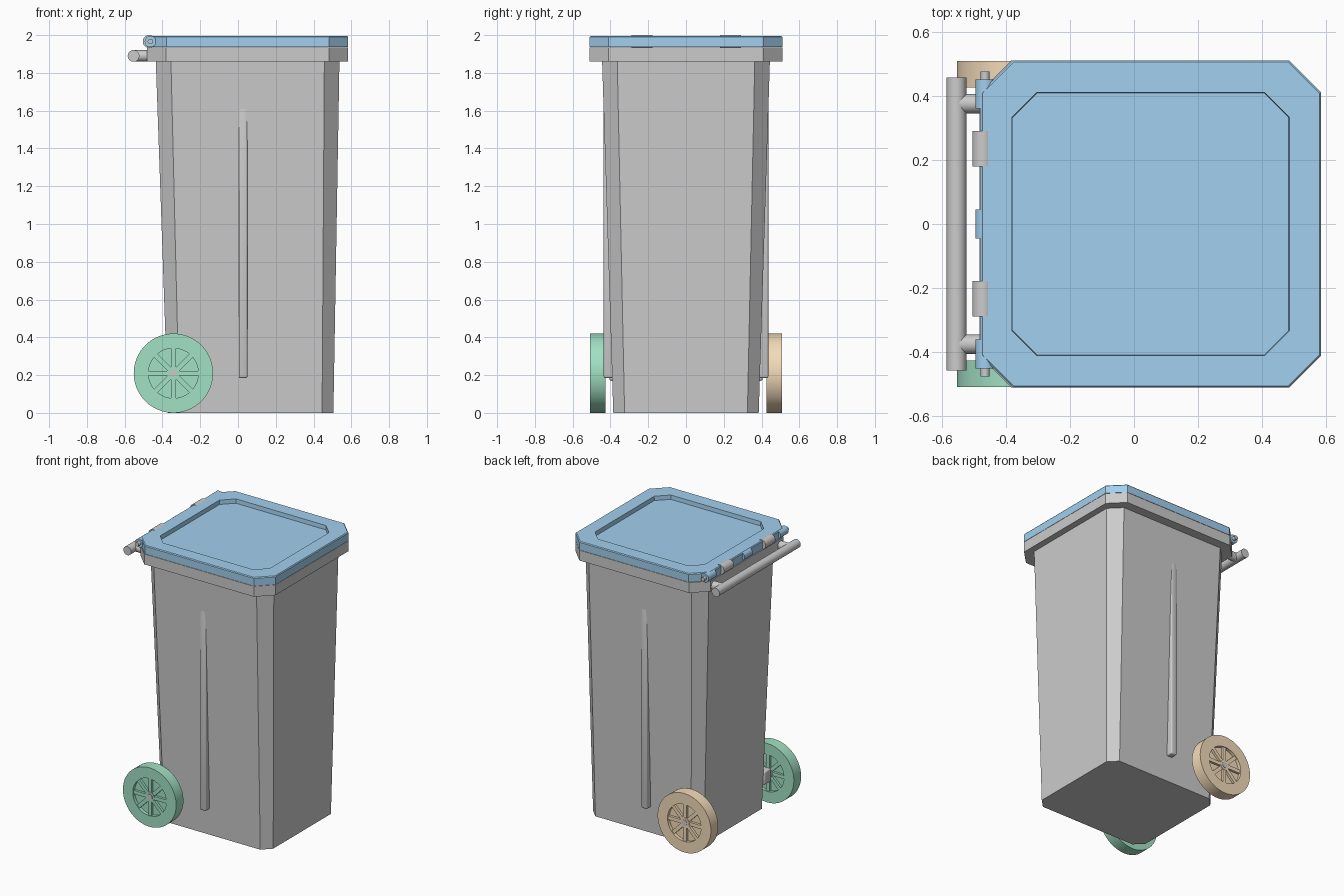
import bpy, bmesh, math
from mathutils import Matrix, Vector

if "Cube" in bpy.data.objects:
    bpy.data.objects.remove(bpy.data.objects["Cube"])


def material(name, color):
    m = bpy.data.materials.new(name)
    m.diffuse_color = (*color, 1)
    m.use_nodes = True
    m.node_tree.nodes["Principled BSDF"].inputs["Base Color"].default_value = m.diffuse_color
    return m


BLUE = material("lid_blue", (0.36, 0.63, 0.86))
GREEN = material("wheel_green", (0.36, 0.75, 0.55))
TAN = material("wheel_tan", (0.90, 0.71, 0.49))


def finish(bm, name, mat=None, smooth=False):
    bmesh.ops.recalc_face_normals(bm, faces=bm.faces)
    me = bpy.data.meshes.new(name)
    bm.to_mesh(me)
    bm.free()
    ob = bpy.data.objects.new(name, me)
    bpy.context.collection.objects.link(ob)
    if mat:
        me.materials.append(mat)
    if smooth:
        bpy.ops.object.select_all(action='DESELECT')
        ob.select_set(True)
        bpy.context.view_layer.objects.active = ob
        bpy.ops.object.shade_smooth_by_angle(angle=math.radians(35))
    return ob


def octagon_loft(name, rings, mat=None):
    """Loft chamfered rectangles given as (x min, x max, half y, chamfer, z)."""
    bm = bmesh.new()
    loops = []
    for a, b, h, c, z in rings:
        pts = [(a + c, -h), (b - c, -h), (b, -h + c), (b, h - c),
               (b - c, h), (a + c, h), (a, h - c), (a, -h + c)]
        loops.append([bm.verts.new((x, y, z)) for x, y in pts])
    for lo, hi in zip(loops, loops[1:]):
        for i in range(8):
            j = (i + 1) % 8
            bm.faces.new((lo[i], lo[j], hi[j], hi[i]))
    bm.faces.new(loops[0])
    bm.faces.new(loops[-1])
    return finish(bm, name, mat)


def add_rod(bm, start, end, radius, segments=32):
    s, e = Vector(start), Vector(end)
    rot = (e - s).to_track_quat('Z', 'Y').to_matrix().to_4x4()
    bmesh.ops.create_cone(bm, cap_ends=True, segments=segments, radius1=radius,
                          radius2=radius, depth=(e - s).length,
                          matrix=Matrix.Translation((s + e) / 2) @ rot)


def rod(name, start, end, radius, mat=None):
    bm = bmesh.new()
    add_rod(bm, start, end, radius)
    return finish(bm, name, mat, True)


def box(name, lo, hi, bevel=0.0):
    lo, hi = Vector(lo), Vector(hi)
    bm = bmesh.new()
    bmesh.ops.create_cube(bm, size=1, matrix=Matrix.Translation((lo + hi) / 2)
                          @ Matrix.Diagonal((*(hi - lo), 1)))
    if bevel:
        bmesh.ops.bevel(bm, geom=bm.edges[:], offset=bevel, segments=3,
                        profile=0.5, affect='EDGES')
    return finish(bm, name, None, bool(bevel))


# Hollow tapered body with a wider rim
octagon_loft("bin_body", [
    (-0.370, 0.505, 0.385, 0.060, 0.0),
    (-0.435, 0.537, 0.444, 0.080, 1.86),
    (-0.482, 0.583, 0.510, 0.100, 1.86),
    (-0.482, 0.583, 0.510, 0.100, 1.934),
    (-0.410, 0.510, 0.420, 0.075, 1.934),
    (-0.350, 0.485, 0.365, 0.055, 0.03)])

# Lid with a recessed centre panel
octagon_loft("lid", [
    (-0.478, 0.583, 0.510, 0.100, 1.936),
    (-0.478, 0.583, 0.510, 0.100, 1.990),
    (-0.473, 0.578, 0.505, 0.098, 1.996),
    (-0.380, 0.484, 0.410, 0.077, 1.996),
    (-0.378, 0.482, 0.408, 0.076, 1.966)], BLUE)

# Hinge: pin, lid knuckles and body knuckles
HX, HZ = -0.464, 1.966
rod("hinge_pin", (HX, -0.475, HZ), (HX, 0.475, HZ), 0.014)
for i, (a, b) in enumerate([(-0.45, -0.36), (-0.045, 0.045), (0.36, 0.45)]):
    rod(f"lid_knuckle_{i}", (HX, a, HZ), (HX, b, HZ), 0.030, BLUE)
for i, (a, b) in enumerate([(-0.288, -0.178), (0.18, 0.29)]):
    rod(f"body_knuckle_{i}", (HX - 0.006, a, HZ), (HX - 0.006, b, HZ), 0.034)

# Handle bar
rod("handle_bar", (-0.553, -0.457, 1.89), (-0.553, 0.457, 1.89), 0.031)


def wheel(name, y, mat):
    """Lathed tyre and web, with eight spokes and a hub, turning about y."""
    bm = bmesh.new()
    prof = [(0, -.018), (.132, -.018), (.132, -.041), (.21, -.041),
            (.21, .041), (.132, .041), (.132, .018), (0, .018)]
    vs = [bm.verts.new((r, t, 0)) for r, t in prof]
    es = [bm.edges.new(p) for p in zip(vs, vs[1:])]
    bmesh.ops.spin(bm, geom=vs + es, cent=(0, 0, 0), axis=(0, 1, 0),
                   angle=2 * math.pi, steps=64, use_duplicate=False)
    bmesh.ops.remove_doubles(bm, verts=bm.verts, dist=1e-4)
    for i in range(8):
        m = (Matrix.Rotation(i * math.pi / 4, 4, 'Y')
             @ Matrix.Translation((0.083, 0, 0))
             @ Matrix.Diagonal((0.106, 0.070, 0.026, 1)))
        bmesh.ops.create_cube(bm, size=1, matrix=m)
    add_rod(bm, (0, -0.038, 0), (0, 0.038, 0), 0.036)
    ob = finish(bm, name, mat, True)
    ob.location = (-0.342, y, 0.21)


wheel("wheel_front", -0.467, GREEN)
wheel("wheel_back", 0.467, TAN)
rod("axle", (-0.342, -0.508, 0.21), (-0.342, 0.508, 0.21), 0.021)

# Parts mirrored on both sides: handle arms, axle brackets, side ribs
for side, s in (("front", -1), ("back", 1)):
    rod(f"handle_arm_{side}", (-0.553, s * 0.375, 1.89),
        (-0.44, s * 0.375, 1.89), 0.030)
    ys = sorted((s * 0.33, s * 0.405))
    box(f"axle_bracket_{side}", (-0.39, ys[0], 0.17), (-0.29, ys[1], 0.265), 0.01)
    ys = sorted((s * 0.36, s * 0.436))
    box(f"side_rib_{side}", (0.004, ys[0], 0.185), (0.050, ys[1], 1.70), 0.009)
